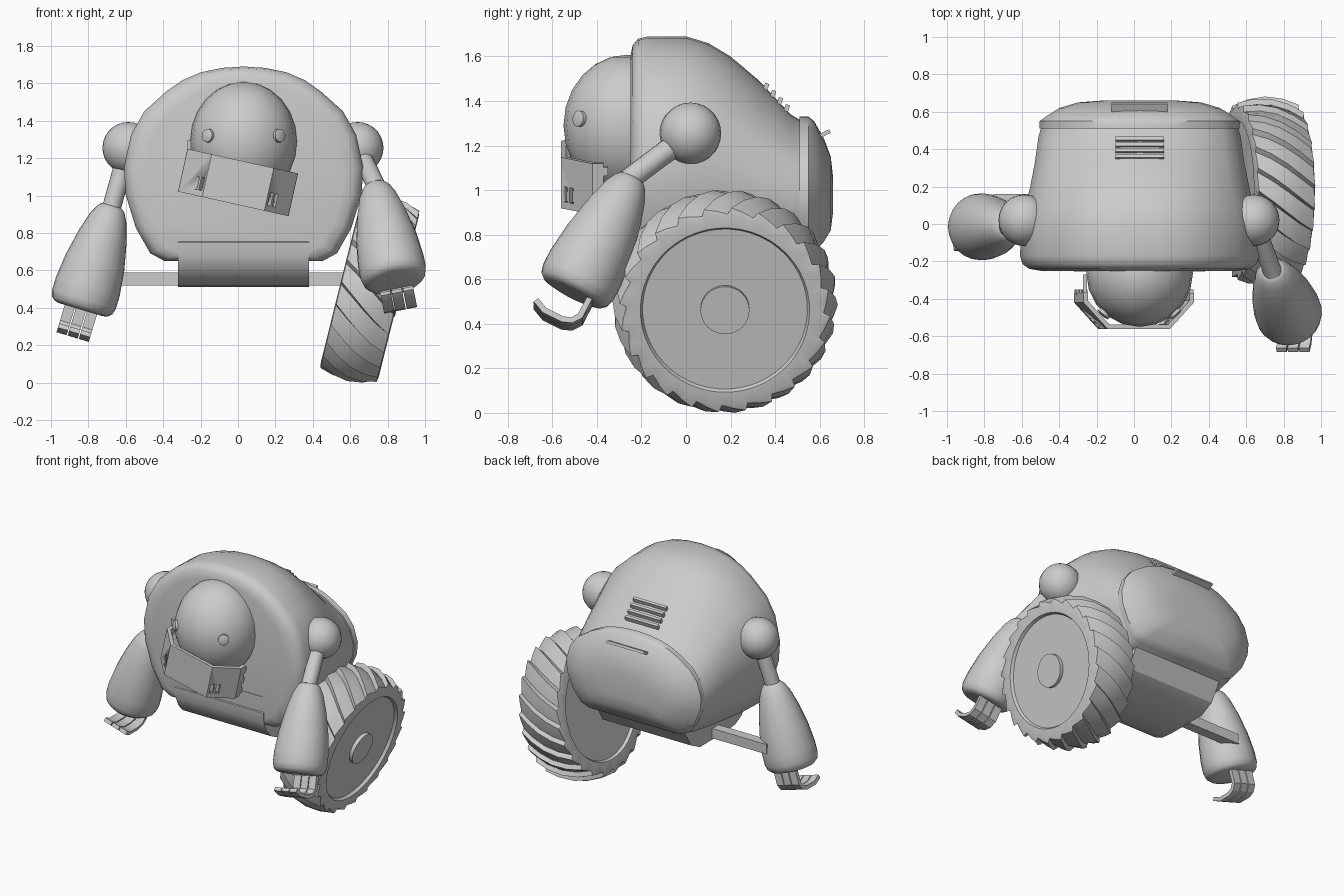
import bpy, bmesh
from math import sin, cos, pi, radians, atan2
from mathutils import Vector, Matrix

if "Cube" in bpy.data.objects:
    bpy.data.objects.remove(bpy.data.objects["Cube"])

CX = 0.03  # mirror plane of the body


def finish(name, bm, angle=38):
    bmesh.ops.recalc_face_normals(bm, faces=bm.faces)
    me = bpy.data.meshes.new(name)
    bm.to_mesh(me)
    bm.free()
    ob = bpy.data.objects.new(name, me)
    bpy.context.collection.objects.link(ob)
    bpy.ops.object.select_all(action='DESELECT')
    ob.select_set(True)
    bpy.context.view_layer.objects.active = ob
    bpy.ops.object.shade_smooth_by_angle(angle=radians(angle))
    return ob


def loft(name, rings, angle=38):
    bm = bmesh.new()
    vs = [[bm.verts.new(p) for p in r] for r in rings]
    n = len(vs[0])
    for a, b in zip(vs, vs[1:]):
        for i in range(n):
            j = (i + 1) % n
            bm.faces.new((a[i], a[j], b[j], b[i]))
    bm.faces.new(vs[0])
    bm.faces.new(vs[-1])
    return finish(name, bm, angle)


def prism(name, poly, m, d0, d1, angle=30):
    return loft(name, [[m @ Vector((p[0], p[1], d)) for p in poly] for d in (d0, d1)], angle)


def ribbon(path, t):
    """Closed outline of a polyline with thickness t."""
    pts = [Vector(p) for p in path]
    out, inn = [], []
    for i, p in enumerate(pts):
        d = Vector((0, 0))
        if i:
            d += (p - pts[i - 1]).normalized()
        if i < len(pts) - 1:
            d += (pts[i + 1] - p).normalized()
        d.normalize()
        nrm = Vector((-d.y, d.x)) * t / 2
        out.append(p + nrm)
        inn.append(p - nrm)
    return out + inn[::-1]


def turned(name, profile, m, n=24, angle=38):
    """Lathe of (distance, radius) around the local z axis of m."""
    return loft(name, [[m @ Vector((r * cos(2 * pi * i / n), r * sin(2 * pi * i / n), d))
                        for i in range(n)] for d, r in profile], angle)


def box(name, loc, size, rot=None):
    bm = bmesh.new()
    m = Matrix.Translation(loc) @ (rot or Matrix()) @ Matrix.Diagonal((*size, 1))
    bmesh.ops.create_cube(bm, size=1, matrix=m)
    return finish(name, bm)


def ball(name, loc, radii, seg=24, rows=14):
    bm = bmesh.new()
    m = Matrix.Translation(loc) @ Matrix.Diagonal((*radii, 1))
    bmesh.ops.create_uvsphere(bm, u_segments=seg, v_segments=rows, radius=1, matrix=m)
    return finish(name, bm, 60)


def frame(origin, direction):
    """Columns: forward, side, along."""
    d = Vector(direction).normalized()
    f = Vector((0, -1, 0))
    f = (f - d * f.dot(d)).normalized()
    s = d.cross(f)
    m = Matrix((f, s, d)).transposed().to_4x4()
    return Matrix.Translation(origin) @ m


# Body shell and rear hatch share one egg-shaped cross-section
HALF = [(0, 1), (.18, .993), (.36, .97), (.51, .93), (.64, .875), (.83, .77), (.94, .65), (1, .48),
        (.985, .34), (.9, .17), (.78, .04), (.66, 0), (0, 0)]
SECTION = HALF + [(-x, u) for x, u in HALF[-2:0:-1]]


def shell(name, stations):
    loft(name, [[(CX + x * w, y, zb + u * (zt - zb)) for x, u in SECTION]
                for y, w, zt, zb in stations], 40)


shell("body_shell", [(-.25, .53, 1.60, .70), (-.24, .59, 1.65, .67), (-.215, .625, 1.68, .655),
                     (-.17, .64, 1.69, .65), (0, .63, 1.69, .65), (.1, .61, 1.66, .65),
                     (.2, .585, 1.60, .65), (.33, .56, 1.49, .66), (.47, .54, 1.34, .68),
                     (.52, .525, 1.31, .70)])
shell("rear_hatch", [(.51, .535, 1.33, .69), (.55, .535, 1.33, .70), (.575, .50, 1.31, .72),
                     (.62, .43, 1.23, .77), (.65, .33, 1.15, .82), (.66, .20, 1.06, .90)])
box("hatch_handle", (CX, .615, 1.25), (.30, .07, .018), Matrix.Rotation(radians(25), 4, 'X'))
for i in range(4):
    box("vent_slat", (CX, .36 + .031 * i, 1.465 - .032 * i), (.26, .02, .03),
        Matrix.Rotation(radians(-20), 4, 'X'))
box("chest_seam", (CX, -.25, .86), (.69, .008, .01))

# Axle housing under the belly and the axle bar
yz = Matrix(((0, 0, 1, 0), (1, 0, 0, 0), (0, 1, 0, 0), (0, 0, 0, 1)))
prism("axle_housing", [(-.255, .75), (-.25, .68), (-.22, .61), (-.17, .555), (-.1, .52), (0, .51),
                       (.3, .51), (.40, .56), (.5, .72), (.4, .8), (-.2, .8)], yz, CX - .35, CX + .35)
box("axle_bar", (-.06, .125, .555), (1.38, .07, .07))

# Wheel with slanted ratchet tread, leaning outward
WHEEL = Matrix.Translation((.705, .175, .5)) @ Matrix.Rotation(radians(14), 4, 'Y')
LUGS = 24
rings = []
for s, r, lug in [(-.14, .37, 0), (-.16, .38, 0), (-.16, .44, 0), (-.155, .473, 1), (-.08, .497, 1),
                  (0, .507, 1), (.08, .497, 1), (.155, .473, 1), (.16, .44, 0), (.16, .38, 0),
                  (.14, .37, 0)]:
    ring = []
    for k in range(LUGS):
        for frac, drop in ((0, .03), (.45, .015), (.88, 0)):
            a = 2 * pi * (k + frac) / LUGS + 1.5 * s
            q = r - drop * lug
            ring.append(WHEEL @ Vector((s, q * cos(a), q * sin(a))))
    rings.append(ring)
loft("wheel", rings, 25)
turned("hub_cap", [(.13, .11), (.165, .11)], WHEEL @ Matrix.Rotation(pi / 2, 4, 'Y'), 32)

# Arms: shoulder ball, upper rod, bulging forearm, three hooked fingers
FOREARM = [(0, .04), (.015, .06), (.04, .075), (.12, .10), (.3, .132), (.55, .163), (.78, .178),
           (.9, .178), (.96, .168), (.99, .148), (1, .12)]
HOOK = [(-.085, -.03), (-.085, .09), (-.06, .125), (-.02, .14), (.07, .14), (.125, .115)]


def arm(side, shoulder, elbow, wrist):
    shoulder, elbow, wrist = map(Vector, (shoulder, elbow, wrist))
    ball(side + "_shoulder", shoulder, (.138,) * 3)
    up = elbow - shoulder
    turned(side + "_upper_arm", [(0, .05), (up.length + .03, .05)], frame(shoulder, up), 20)
    low = wrist - elbow
    turned(side + "_forearm", [(t * low.length, r) for t, r in FOREARM], frame(elbow, low))
    m = frame(wrist, low) @ Matrix(((1, 0, 0, 0), (0, 0, 1, 0), (0, 1, 0, 0), (0, 0, 0, 1)))
    for k in (-1, 0, 1):
        prism(side + "_finger", ribbon(HOOK, .026), m, k * .062 - .028, k * .062 + .028)


arm("right", (.64, .02, 1.255), (.735, -.24, 1.06), (.84, -.51, .535))
arm("left", (-.587, .02, 1.255), (-.672, -.015, .95), (-.84, -.015, .39))

# Head and eyes
ball("head", (CX, -.265, 1.29), (.285, .285, .318), 20, 12)
for k in (-1, 1):
    spot = Vector((CX + k * .187, -.475, 1.32))
    out = spot - Vector((CX, -.265, 1.29))
    turned("eye", [(-.03, .036), (.014, .036), (.018, .026)], frame(spot, out), 16)

# Tilted jaw guard with window slots, ragged rear edges and a hinge
JAW = Matrix.Translation((0, 0, 1.07)) @ Matrix.Rotation(radians(12.5), 4, 'Y')
path = [(-.29, -.37), (-.29, -.415), (-.165, -.55), (.165, -.55), (.29, -.415), (.29, -.37)]
jaw = prism("jaw_guard", ribbon(path, .026), JAW, -.117, .117)
bm = bmesh.new()
for k in (-1, 1):
    turn = Matrix.Rotation(k * atan2(.135, .125), 4, 'Z')
    for t in (.12, .33):
        c = Matrix.Translation((k * (.165 + .125 * t), -.55 + .135 * t, -.05))
        bmesh.ops.create_cube(bm, size=1, matrix=JAW @ c @ turn @ Matrix.Diagonal((.025, .09, .07, 1)))
cutter = finish("slot_cutter", bm)
cutter.hide_render = True
cutter.hide_viewport = True
mod = jaw.modifiers.new("slots", 'BOOLEAN')
mod.operation = 'DIFFERENCE'
mod.object = cutter
for k in (-1, 1):
    for z in (-.08, 0, .08):
        box("jaw_tooth", JAW @ Vector((k * .29, -.365, z)), (.026, .03, .04),
            Matrix.Rotation(radians(12.5), 4, 'Y'))
box("jaw_hinge", (-.262, -.32, 1.27), (.02, .1, .05))
